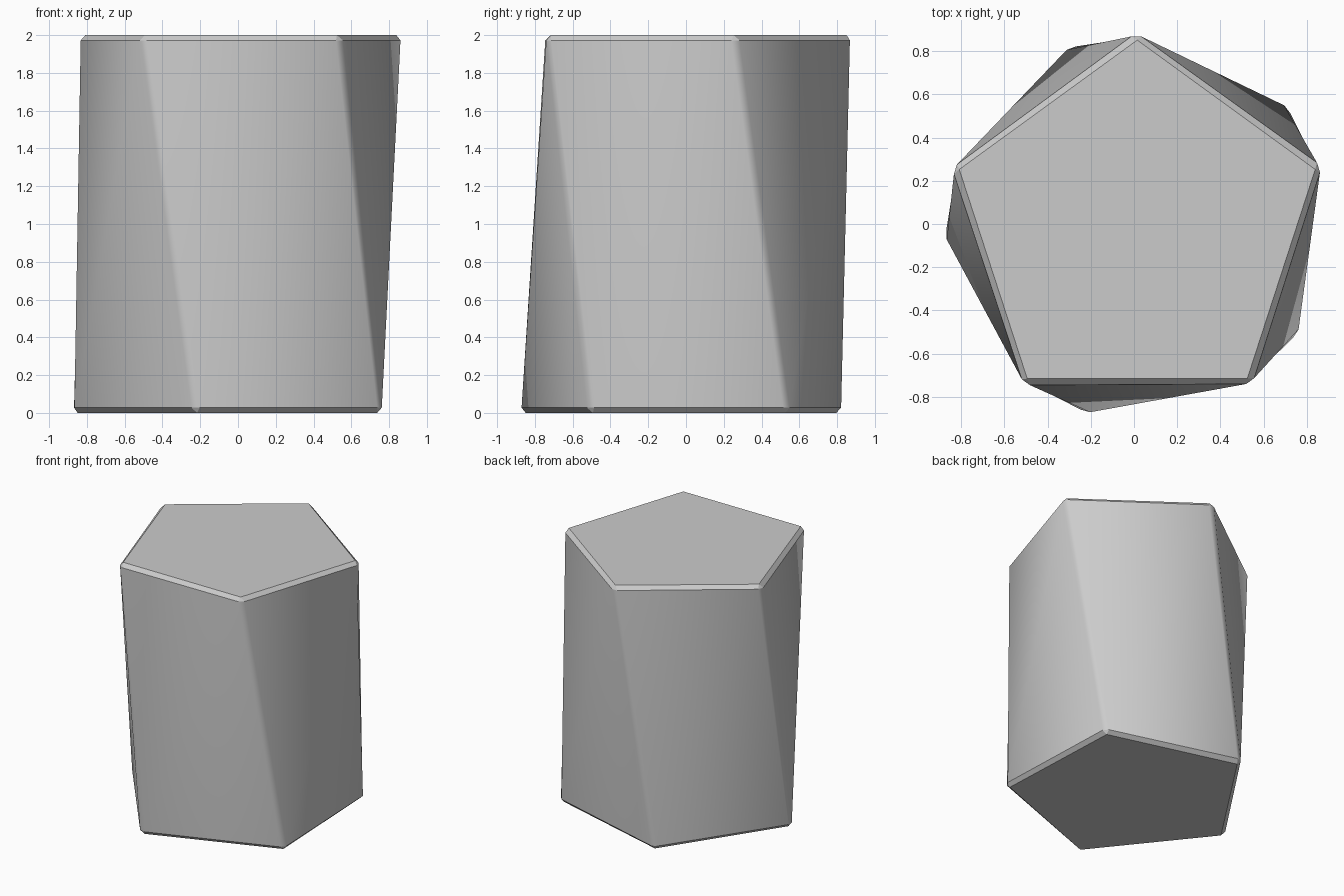
import bpy, bmesh, math

cube = bpy.data.objects.get("Cube")
if cube:
    bpy.data.objects.remove(cube, do_unlink=True)

SIDES = 5
RADIUS = 0.9
HEIGHT = 2.0
CENTRE = (0.015, -0.015)
TWIST = 20.5
BEVEL = 0.028

# Plain stone colour
grey = bpy.data.materials.new("stone_grey")
grey.use_nodes = True
colour = (0.6, 0.6, 0.6, 1)
grey.diffuse_color = colour
grey.node_tree.nodes["Principled BSDF"].inputs["Base Color"].default_value = colour


def ring(bm, z, start):
    """One regular polygon of vertices at height z."""
    verts = []
    for i in range(SIDES):
        a = math.radians(start + 360 * i / SIDES)
        verts.append(bm.verts.new((CENTRE[0] + RADIUS * math.cos(a),
                                   CENTRE[1] + RADIUS * math.sin(a), z)))
    return verts


# Five-sided column, twisted between its bottom and top
bm = bmesh.new()
bottom = ring(bm, 0, 90 + TWIST)
top = ring(bm, HEIGHT, 90)
bm.faces.new(bottom[::-1])
bm.faces.new(top)
for i in range(SIDES):
    j = (i + 1) % SIDES
    bm.faces.new((bottom[i], bottom[j], top[j], top[i]))

# Narrow chamfer on every edge
bmesh.ops.bevel(bm, geom=bm.edges[:], offset=BEVEL, offset_type='OFFSET',
                segments=1, profile=0.5, affect='EDGES', clamp_overlap=True)

# Split the twisted sides along their outward-bulging diagonal
sides = [f for f in bm.faces if len(f.verts) == 4 and f.calc_area() > 1]
bmesh.ops.triangulate(bm, faces=sides, quad_method='SHORT_EDGE')
bmesh.ops.recalc_face_normals(bm, faces=bm.faces[:])

mesh = bpy.data.meshes.new("twisted_column")
bm.to_mesh(mesh)
bm.free()
mesh.materials.append(grey)
column = bpy.data.objects.new("twisted_column", mesh)
bpy.context.collection.objects.link(column)

# Smooth the sides while keeping the chamfers crisp
bpy.ops.object.select_all(action='DESELECT')
column.select_set(True)
bpy.context.view_layer.objects.active = column
bpy.ops.object.shade_smooth_by_angle(angle=math.radians(30))
